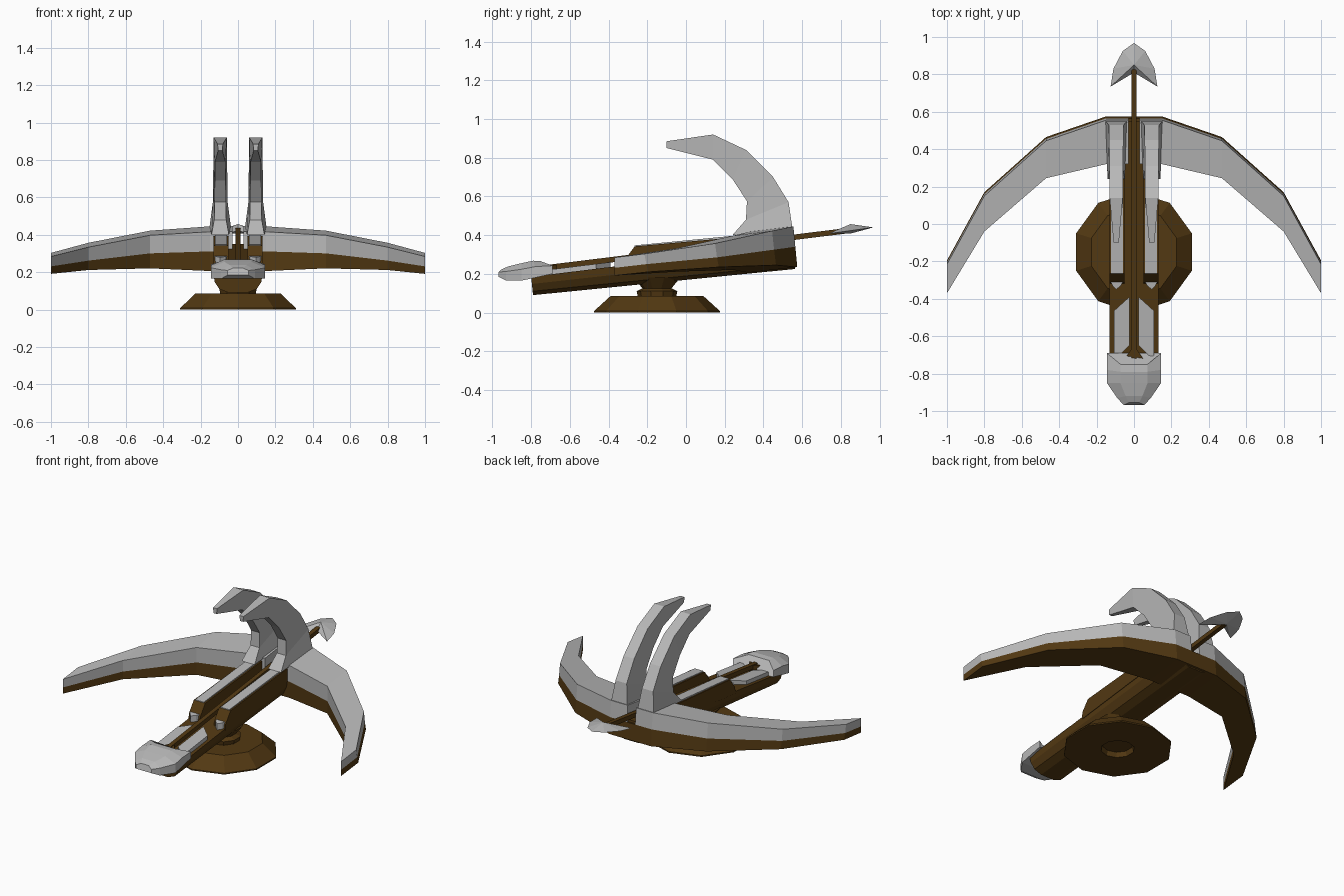
import bpy, bmesh, math

if "Cube" in bpy.data.objects:
    bpy.data.objects.remove(bpy.data.objects["Cube"])


def material(name, rgb):
    m = bpy.data.materials.new(name)
    m.diffuse_color = (*rgb, 1)
    m.use_nodes = True
    m.node_tree.nodes["Principled BSDF"].inputs["Base Color"].default_value = m.diffuse_color
    return m


BROWN = material("dark wood", (0.085, 0.040, 0.006))
GREY = material("pale metal", (0.48, 0.48, 0.48))
TILT = 0.123  # upward slope of the weapon towards the back


def loft(name, rings, mat, cap=True):
    """Skin a row of equal-length point rings and close both ends."""
    bm = bmesh.new()
    rows = [[bm.verts.new(p) for p in r] for r in rings]
    n = len(rows[0])
    for a, b in zip(rows, rows[1:]):
        for i in range(n):
            j = (i + 1) % n
            bm.faces.new((a[i], a[j], b[j], b[i]))
    if cap:
        bm.faces.new(rows[0])
        bm.faces.new(rows[-1])
    bmesh.ops.recalc_face_normals(bm, faces=bm.faces)
    me = bpy.data.meshes.new(name)
    bm.to_mesh(me)
    bm.free()
    me.materials.append(mat)
    ob = bpy.data.objects.new(name, me)
    bpy.context.collection.objects.link(ob)
    return ob


def deck(y):
    """Height of the front deck of the stock."""
    return 0.185 + TILT * (y + 0.8)


def plate(name, outline, low, high, mat):
    """Flat plate following the tilted deck; outline is (x, y) points."""
    loft(name, [[(x, y, deck(y) + h) for x, y in outline] for h in (low, high)], mat)


def side_bar(name, x0, x1, profile, mat):
    """(y, z) side profile extruded across x."""
    loft(name, [[(x, y, z) for y, z in profile] for x in (x0, x1)], mat)


# ten-sided foot with swivel neck
foot = [(0.06, 0.03), (0.09, 0.03), (0.10, 0.0), (0.325, 0.0), (0.325, 0.008), (0.24, 0.085),
        (0.10, 0.085), (0.105, 0.11), (0.075, 0.125), (0.12, 0.18)]
loft("swivel_foot", [[(r * math.cos(math.radians(18 + 36 * i)),
                       -0.15 + r * math.sin(math.radians(18 + 36 * i)), z)
                      for i in range(10)] for r, z in foot], BROWN)

# stock with rounded underside
rings = []
for y in (-0.8, 0.55):
    t, b = deck(y), 0.09 + 0.10 * (y + 0.8)
    m = (t + b) / 2
    half = [(0.13, t), (0.125, m + 0.01), (0.10, b + 0.02), (0.05, b)]
    rings.append([(x, y - 0.1 * (z - t), z) for x, z in half]
                 + [(-x, y - 0.1 * (z - t), z) for x, z in reversed(half)])
loft("stock", rings, BROWN)

# metal front cap, wrapped round the end of the stock
rings = []
for y, ytop, hw, zt, zb in [(-0.69, -0.75, 0.145, 0.265, 0.20), (-0.78, -0.79, 0.145, 0.268, 0.18),
                            (-0.85, -0.85, 0.145, 0.255, 0.165), (-0.93, -0.92, 0.09, 0.238, 0.165),
                            (-0.968, -0.955, 0.055, 0.222, 0.185)]:
    zm = zb + (zt - zb) * 0.65
    rings.append([(-hw, y, zb), (hw, y, zb), (hw, y, zm),
                  (hw * 0.5, ytop, zt), (-hw * 0.5, ytop, zt), (-hw, y, zm)])
loft("front_cap", rings, GREY)

# bolt shaft and its tail
r = 0.014
loft("bolt_shaft", [[(x, y, 0.388 + TILT * (y - 0.55) + z)
                     for x, z in ((-r, -r), (r, -r), (r, r), (-r, r))]
                    for y in (-0.74, 0.83)], BROWN)
plate("bolt_tail", [(0, -0.65), (0.07, -0.75), (-0.07, -0.75)], 0.0, 0.045, BROWN)

# broad bolt head: two swept blades around a ridge
edge = [(0.0, 0.968), (0.06, 0.925), (0.11, 0.83), (0.125, 0.735), (0.0, 0.81)]
bm = bmesh.new()
ring = [bm.verts.new((x, y, 0.44 + 0.14 * (y - 0.968))) for x, y in
        edge + [(-x, y) for x, y in edge[3:0:-1]]]
for z in (0.457, 0.408):
    hub = bm.verts.new((0, 0.85, z))
    for i in range(8):
        bm.faces.new((ring[i], ring[(i + 1) % 8], hub))
bmesh.ops.recalc_face_normals(bm, faces=bm.faces)
me = bpy.data.meshes.new("bolt_head")
bm.to_mesh(me)
bm.free()
me.materials.append(GREY)
bpy.context.collection.objects.link(bpy.data.objects.new("bolt_head", me))

# bow stations: x, outer y, inner y, top z, middle z, bottom z
BOW = [(0.15, 0.555, 0.32, 0.445, 0.340, 0.235), (0.47, 0.445, 0.245, 0.422, 0.325, 0.245),
       (0.80, 0.150, -0.04, 0.357, 0.285, 0.235), (1.00, -0.215, -0.37, 0.303, 0.250, 0.210)]
# horn stations: outer y, z, inner y, z, half width
HORN = [(0.55, 0.435, 0.24, 0.400, 0.058), (0.53, 0.57, 0.31, 0.48, 0.040),
        (0.45, 0.70, 0.315, 0.575, 0.038), (0.31, 0.84, 0.24, 0.69, 0.036),
        (0.14, 0.92, 0.14, 0.79, 0.035), (-0.10, 0.885, -0.10, 0.85, 0.014)]

for s, side in ((1, "right"), (-1, "left")):
    # bow arm: metal upper half over wooden lower half
    for part, hi, lo, start, mat in (("upper", 3, 4, 0.03, GREY), ("lower", 4, 5, 0.0, BROWN)):
        rings = []
        for st in [(start, *BOW[0][1:])] + BOW:
            x, yo, yi = st[:3]
            drop = TILT * (yo - yi)
            out = 0.01 * (hi - 3)
            rings.append([(s * x, yo + out, st[hi]), (s * x, yi, st[hi] - drop),
                          (s * x, yi, st[lo] - drop), (s * x, yo + out + 0.01, st[lo])])
        loft(f"bow_{part}_{side}", rings, mat)
    # curved horn
    loft(f"horn_{side}", [[(s * 0.095 - w, a, b), (s * 0.095 + w, a, b),
                           (s * 0.095 + w * 0.8, c, d), (s * 0.095 - w * 0.8, c, d)]
                          for a, b, c, d, w in HORN], GREY)
    # raised rail, its metal top and foot wedge
    side_bar(f"rail_{side}", s * 0.05, s * 0.132,
             [(-0.32, 0.23), (-0.315, 0.275), (-0.265, 0.342), (0.5, 0.41), (0.5, 0.33)], BROWN)
    side_bar(f"rail_top_{side}", s * 0.06, s * 0.123,
             [(-0.265, 0.335), (-0.265, 0.347), (0.33, 0.405), (0.33, 0.39)], GREY)
    plate(f"rail_wedge_{side}", [(s * 0.06, -0.31), (s * 0.125, -0.31),
                                 (s * 0.115, -0.33), (s * 0.095, -0.35), (s * 0.07, -0.33)],
          0.0, 0.04, GREY)
    # deck panel
    plate(f"deck_panel_{side}", [(s * 0.025, -0.39), (s * 0.108, -0.465), (s * 0.108, -0.70),
                                 (s * 0.095, -0.72), (s * 0.025, -0.65)], 0.0, 0.025, GREY)
